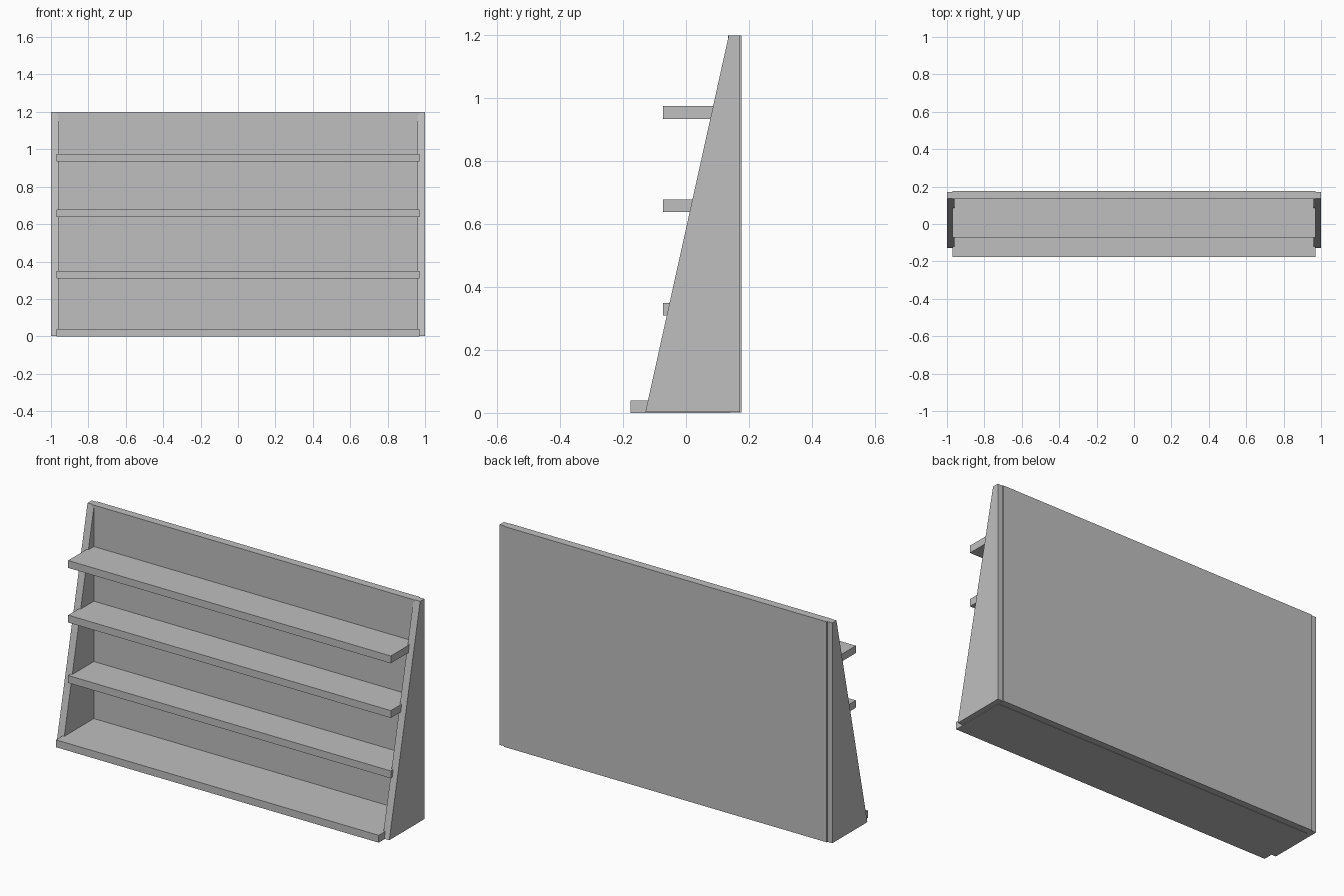
import bpy
import bmesh

cube = bpy.data.objects.get("Cube")
if cube:
    bpy.data.objects.remove(cube, do_unlink=True)

grey = bpy.data.materials.new("plain grey")
grey.use_nodes = True
colour = (0.52, 0.52, 0.52, 1)
grey.diffuse_color = colour
grey.node_tree.nodes["Principled BSDF"].inputs["Base Color"].default_value = colour


def extrude_x(name, profile, x0, x1):
    """Extrude a (y, z) outline from x0 to x1."""
    bm = bmesh.new()
    face = bm.faces.new([bm.verts.new((x0, y, z)) for y, z in profile])
    out = bmesh.ops.extrude_face_region(bm, geom=[face])
    verts = [v for v in out["geom"] if isinstance(v, bmesh.types.BMVert)]
    bmesh.ops.translate(bm, verts=verts, vec=(x1 - x0, 0, 0))
    bmesh.ops.recalc_face_normals(bm, faces=bm.faces)
    mesh = bpy.data.meshes.new(name)
    bm.to_mesh(mesh)
    bm.free()
    mesh.materials.append(grey)
    obj = bpy.data.objects.new(name, mesh)
    bpy.context.collection.objects.link(obj)
    return obj


def board(name, y0, y1, z0, z1, half=0.97):
    return extrude_x(name, [(y0, z0), (y1, z0), (y1, z1), (y0, z1)], -half, half)


# Tapered side panels
side = [(-0.129, 0.003), (0.172, 0.003), (0.172, 1.2), (0.136, 1.2)]
extrude_x("left_side", side, 0.96, 1.0)
extrude_x("right_side", side, -1.0, -0.96)

# Back panel, let into the sides and standing slightly proud of them
board("back_panel", 0.133, 0.177, 0.002, 1.2)

# Deep bottom shelf and three shallower shelves above
board("bottom_shelf", -0.177, 0.141, 0, 0.04)
for label, z in (("lower", 0.31), ("middle", 0.638), ("upper", 0.935)):
    board(label + "_shelf", -0.073, 0.141, z, z + 0.04)
